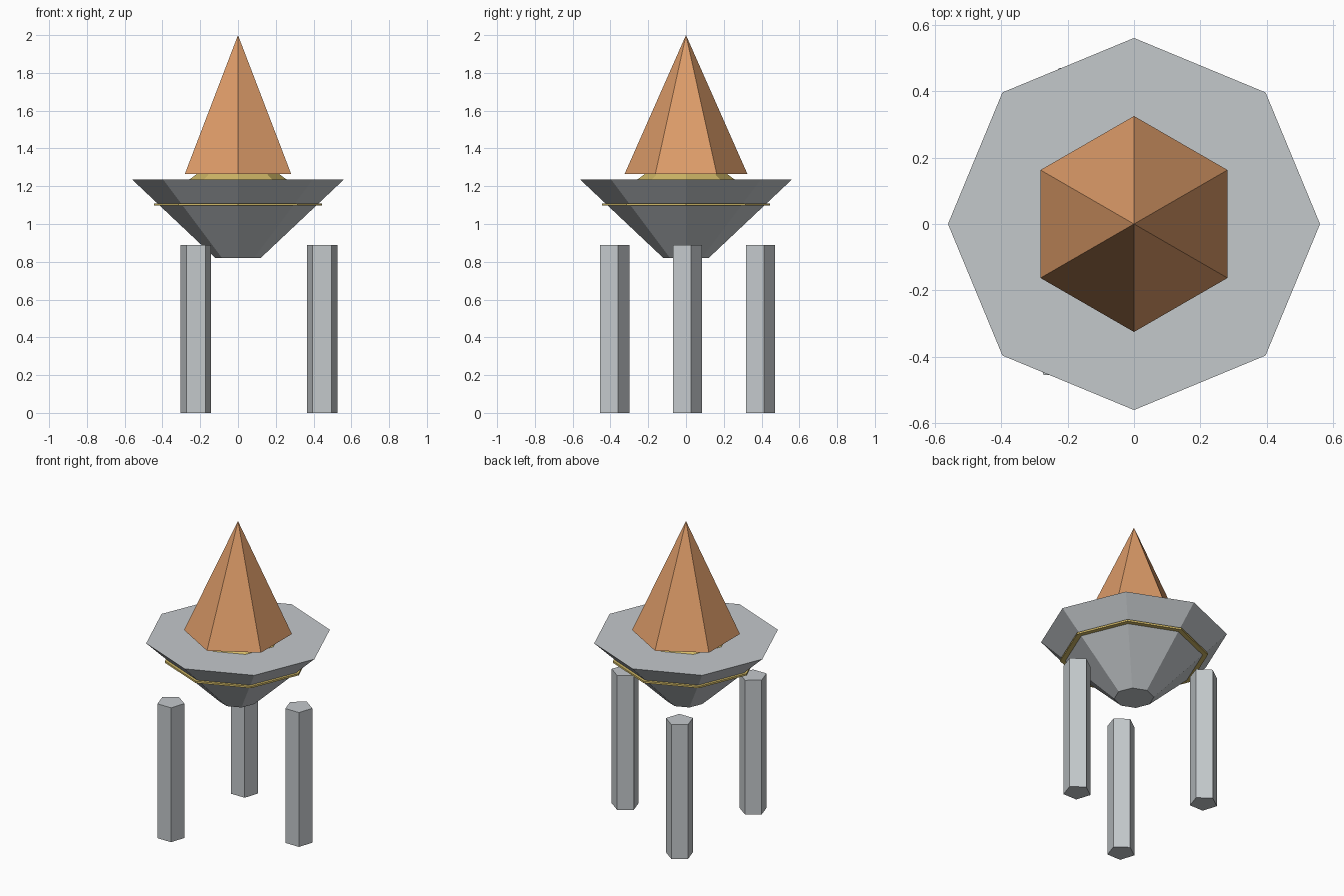
import bpy
import bmesh
from math import cos, sin, radians
from mathutils import Vector

cube = bpy.data.objects.get("Cube")
if cube:
    bpy.data.objects.remove(cube, do_unlink=True)


def make_material(name, rgb):
    mat = bpy.data.materials.new(name)
    mat.use_nodes = True
    color = (*rgb, 1.0)
    mat.diffuse_color = color
    mat.node_tree.nodes["Principled BSDF"].inputs["Base Color"].default_value = color
    return mat


def frustum(name, sides, bottom, top, z0, z1, mat, center=(0, 0)):
    """Flat-faced, capped frustum whose first corner points to +y."""
    bm = bmesh.new()
    bmesh.ops.create_cone(bm, cap_ends=True, segments=sides,
                          radius1=bottom, radius2=top, depth=z1 - z0)
    bmesh.ops.remove_doubles(bm, verts=bm.verts, dist=0.0001)
    bmesh.ops.translate(bm, verts=bm.verts,
                        vec=Vector((*center, (z0 + z1) / 2)))
    bmesh.ops.recalc_face_normals(bm, faces=bm.faces)
    mesh = bpy.data.meshes.new(name)
    bm.to_mesh(mesh)
    bm.free()
    mesh.materials.append(mat)
    obj = bpy.data.objects.new(name, mesh)
    bpy.context.collection.objects.link(obj)
    return obj


grey = make_material("light grey metal", (0.55, 0.58, 0.60))
copper = make_material("copper orange", (0.72, 0.33, 0.14))
gold = make_material("pale gold", (0.66, 0.50, 0.14))

# Octagonal body with a thin band and a collar
frustum("body", 8, 0.12, 0.56, 0.82, 1.235, grey)
frustum("band", 8, 0.445, 0.445, 1.097, 1.109, gold)
frustum("collar", 8, 0.265, 0.21, 1.23, 1.27, gold)

# Hexagonal spire
frustum("spire", 6, 0.325, 0.0, 1.265, 2.0, copper)

# Three five-sided legs, all turned the same way
for label, angle in (("left", 0), ("back_right", 120), ("front_right", 240)):
    a = radians(angle)
    frustum(label + "_leg", 5, 0.085, 0.085, 0.0, 0.89, grey,
            (0.445 * cos(a), 0.445 * sin(a)))
